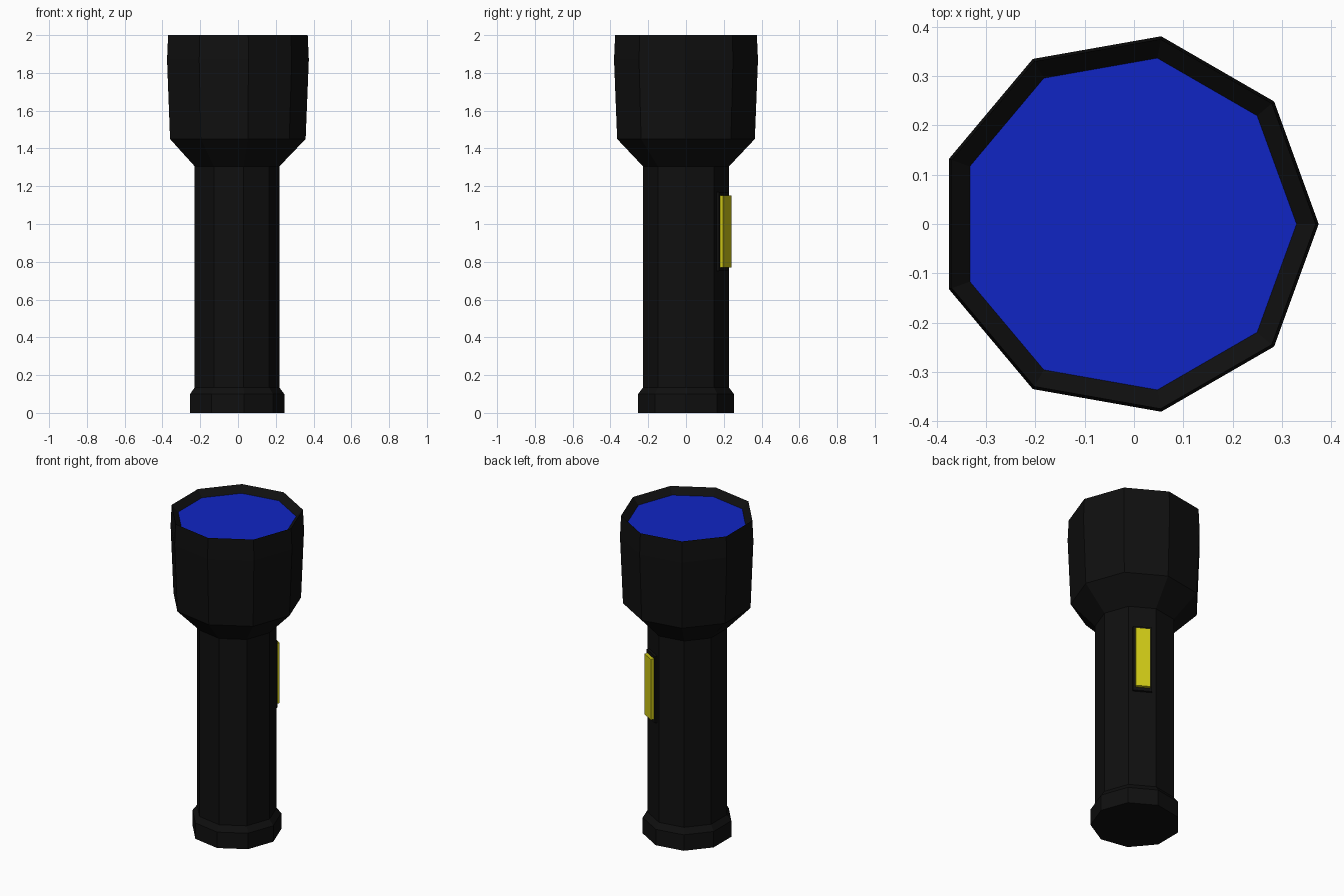
import bpy, bmesh
from math import radians, sin, cos, pi
from mathutils import Matrix

if "Cube" in bpy.data.objects:
    bpy.data.objects.remove(bpy.data.objects["Cube"])

SIDES = 9
AXIS_X = -0.012   # puts the nine-sided outline's bounding box on x = 0


def material(name, rgb):
    m = bpy.data.materials.new(name)
    m.diffuse_color = (*rgb, 1)
    m.use_nodes = True
    m.node_tree.nodes["Principled BSDF"].inputs["Base Color"].default_value = m.diffuse_color
    return m


def finish(name, bm, mat):
    mesh = bpy.data.meshes.new(name)
    bm.to_mesh(mesh)
    bm.free()
    ob = bpy.data.objects.new(name, mesh)
    ob.location.x = AXIS_X
    mesh.materials.append(mat)
    bpy.context.collection.objects.link(ob)
    return ob


def lathe(name, profile, mat, cap_bottom=False):
    """Nine-sided turned shell from (radius, height) points."""
    bm = bmesh.new()
    rings = [[bm.verts.new((r * cos(2 * pi * i / SIDES), r * sin(2 * pi * i / SIDES), z))
              for i in range(SIDES)] for r, z in profile]
    for low, high in zip(rings, rings[1:]):
        for i in range(SIDES):
            j = (i + 1) % SIDES
            bm.faces.new((low[i], low[j], high[j], high[i]))
    if cap_bottom:
        bm.faces.new(rings[0][::-1])
    return finish(name, bm, mat)


def side_plate(name, inner, outer, width, z0, z1, mat):
    """Box lying on the body facet that faces 60 degrees."""
    bm = bmesh.new()
    turn = Matrix.Rotation(radians(60), 4, 'Z')
    place = Matrix.Translation(((inner + outer) / 2, 0, (z0 + z1) / 2))
    size = Matrix.Diagonal((outer - inner, width, z1 - z0, 1))
    bmesh.ops.create_cube(bm, size=1, matrix=turn @ place @ size)
    return finish(name, bm, mat)


black = material("black_plastic", (0.005, 0.005, 0.005))
blue = material("blue_lens", (0.005, 0.018, 0.55))
yellow = material("yellow_switch", (0.62, 0.58, 0.008))

# Casing: tail cap, handle, flared head and the funnel down to the lens
lathe("casing", [(0.257, 0), (0.257, 0.10), (0.231, 0.135), (0.231, 1.305),
                 (0.37, 1.45), (0.387, 1.87), (0.381, 2.0), (0.342, 1.96)],
      black, cap_bottom=True)

# Lens
bm = bmesh.new()
bmesh.ops.create_circle(
    bm, cap_ends=True, segments=SIDES, radius=0.342,
    matrix=Matrix.Translation((0, 0, 1.96)) @ Matrix.Rotation(radians(-90), 4, 'Z'))
# line the corners up with the casing, whatever the circle's start angle
first = bm.verts[:][0].co
bmesh.ops.rotate(bm, verts=bm.verts[:], cent=(0, 0, 0),
                 matrix=Matrix.Rotation(-first.xy.angle_signed((1, 0)) * -1, 3, 'Z'))
if max(v.co.x for v in bm.verts) < 0.3419:
    bmesh.ops.rotate(bm, verts=bm.verts[:], cent=(0, 0, 0),
                     matrix=Matrix.Rotation(pi, 3, 'Z'))
bmesh.ops.recalc_face_normals(bm, faces=bm.faces[:])
for f in bm.faces:
    f.normal_update()
    if f.normal.z < 0:
        f.normal_flip()
finish("lens", bm, blue)

# Switch and its surround
side_plate("switch_frame", 0.20, 0.232, 0.11, 0.75, 1.17, black)
side_plate("switch", 0.22, 0.252, 0.086, 0.77, 1.15, yellow)
